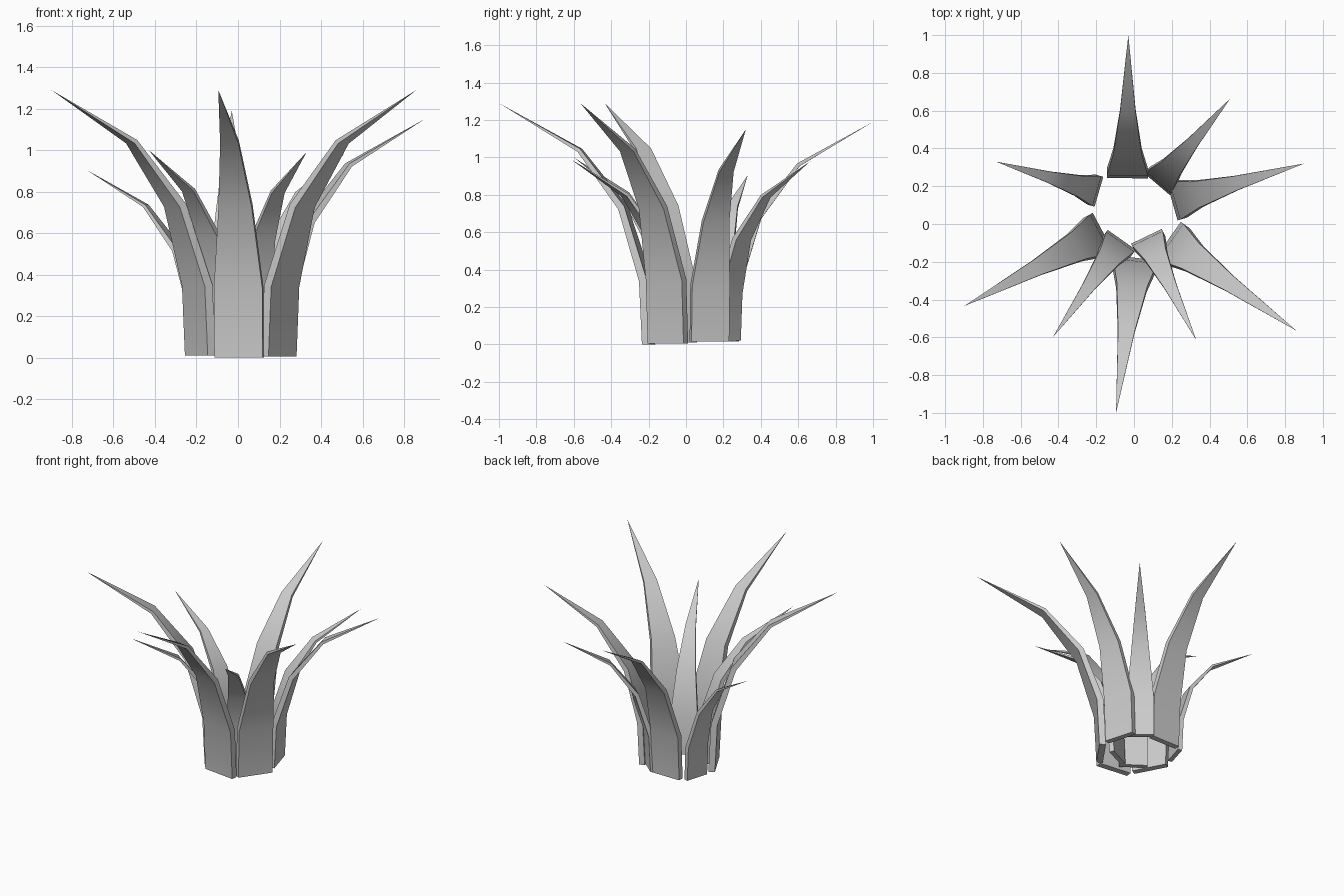
import bpy, bmesh
from mathutils import Vector

if "Cube" in bpy.data.objects:
    bpy.data.objects.remove(bpy.data.objects["Cube"])

# One blade shape shared by all leaves: (outward fraction, height fraction, width factor)
STATIONS = [(0.0, 0.0, 1.0), (0.02, 0.264, 1.0), (0.17, 0.566, 0.69), (0.46, 0.805, 0.38)]
WIDTH, THICK = 0.182, 0.033          # relative to leaf height
THIN = [1.0, 1.0, 0.85, 0.5]

# name, base centre xy, tip xy, tip height, base height
LEAVES = [
    ("leaf_back", (-0.035, 0.262), (-0.03, 1.00), 1.19, 0.015),
    ("leaf_back_right", (0.133, 0.223), (0.51, 0.665), 0.98, 0.02),
    ("leaf_right", (0.22, 0.125), (0.90, 0.32), 1.15, 0.015),
    ("leaf_back_left", (-0.20, 0.175), (-0.73, 0.33), 0.905, 0.015),
    ("leaf_left", (-0.182, -0.055), (-0.90, -0.435), 1.29, 0.01),
    ("leaf_front_left", (-0.075, -0.097), (-0.43, -0.60), 1.00, 0.01),
    ("leaf_front_right", (0.073, -0.08), (0.33, -0.615), 0.99, 0.01),
    ("leaf_front", (0.005, -0.20), (-0.095, -1.00), 1.29, 0.0),
    ("leaf_far_right", (0.197, -0.097), (0.86, -0.565), 1.29, 0.005),
]


def make_leaf(name, base, tip, top, bottom):
    """Thick tapering blade that curves outward to a point."""
    start, end = Vector((*base, bottom)), Vector((*tip, top))
    out = Vector((end.x - start.x, end.y - start.y, 0))
    rise = Vector((0, 0, top - bottom))
    d = out.normalized()
    side = Vector((-d.y, d.x, 0))
    spine = [start + out * r + rise * h for r, h, w in STATIONS] + [end]

    bm = bmesh.new()
    rings = []
    for i, (r, h, w) in enumerate(STATIONS):
        if i == 0:
            normal = d
        else:
            a = (spine[i] - spine[i - 1]).normalized()
            b = (spine[i + 1] - spine[i]).normalized()
            normal = side.cross(a + b).normalized()
            if normal.dot(d) < 0:
                normal.negate()
        s = side * (WIDTH * top * w / 2)
        t = normal * (THICK * top * THIN[i] / 2)
        rings.append([bm.verts.new(spine[i] + o) for o in (s + t, t - s, -s - t, s - t)])
    point = bm.verts.new(end)
    bm.faces.new(rings[0])
    for lo, hi in zip(rings, rings[1:]):
        for k in range(4):
            n = (k + 1) % 4
            bm.faces.new((lo[k], lo[n], hi[n], hi[k]))
    for k in range(4):
        bm.faces.new((rings[-1][k], rings[-1][(k + 1) % 4], point))
    bmesh.ops.recalc_face_normals(bm, faces=bm.faces)

    mesh = bpy.data.meshes.new(name)
    bm.to_mesh(mesh)
    bm.free()
    obj = bpy.data.objects.new(name, mesh)
    bpy.context.collection.objects.link(obj)
    return obj


# Ring of leaves
leaves = [make_leaf(*leaf) for leaf in LEAVES]

# Smooth along each blade, keep the edges sharp
for obj in leaves:
    obj.select_set(True)
bpy.context.view_layer.objects.active = leaves[0]
bpy.ops.object.shade_smooth_by_angle(angle=0.6)
